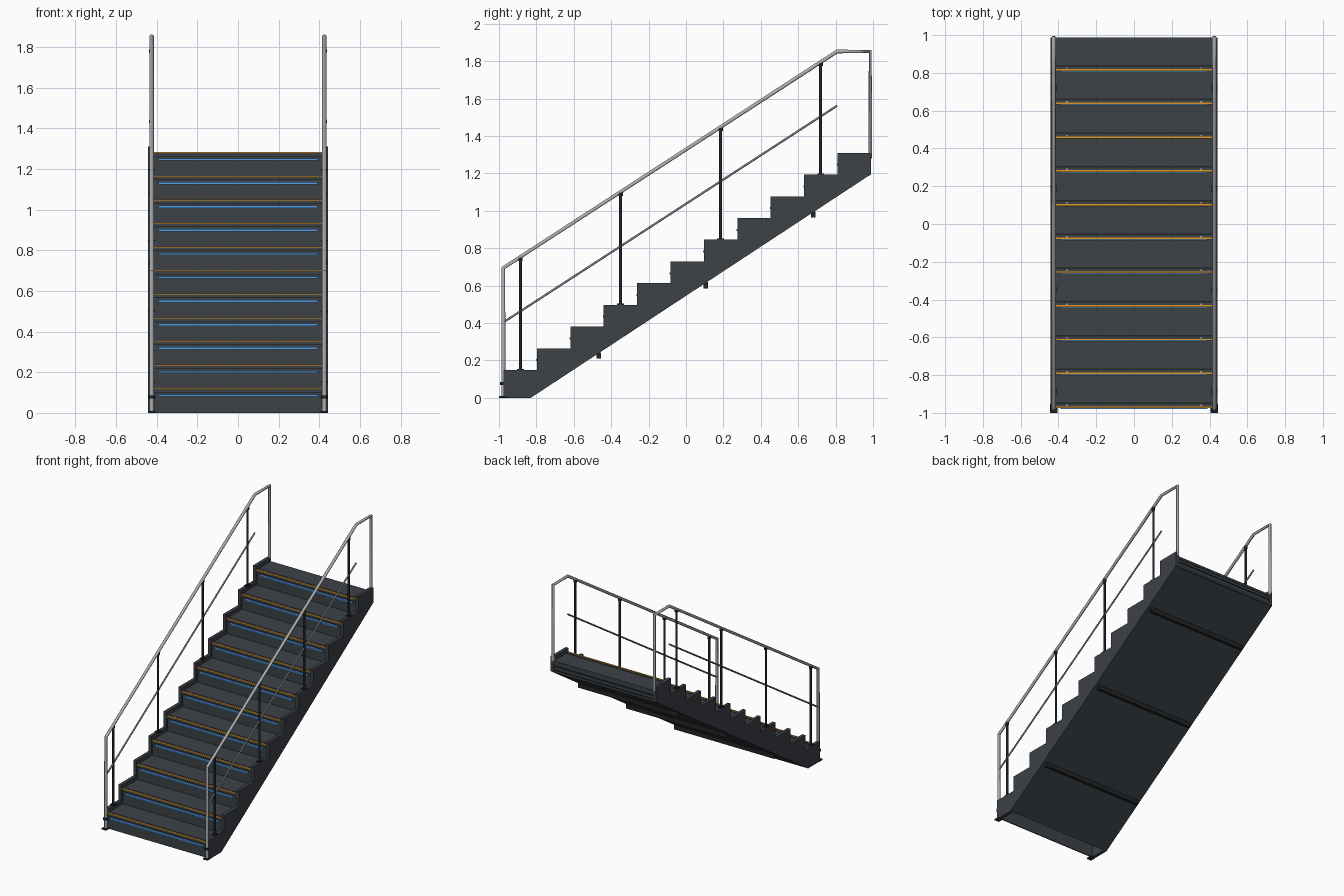
import bpy, bmesh, math
from mathutils import Vector

if "Cube" in bpy.data.objects:
    bpy.data.objects.remove(bpy.data.objects["Cube"])

def mat(name, c):
    m = bpy.data.materials.new(name)
    m.diffuse_color = (*c, 1)
    m.use_nodes = True
    m.node_tree.nodes["Principled BSDF"].inputs["Base Color"].default_value = m.diffuse_color
    return m

SLATE = mat("slate steel", (0.047, 0.054, 0.062))
BLACK = mat("black metal", (0.016, 0.018, 0.020))
SILVER = mat("brushed silver", (0.42, 0.42, 0.43))
GREY = mat("mid grey metal", (0.22, 0.22, 0.23))
ORANGE = mat("amber edge", (0.75, 0.32, 0.02))
BLUE = mat("blue light", (0.09, 0.36, 0.85))
WHITE = mat("pale screw", (0.70, 0.70, 0.70))

N, Y0, RUN, RISE = 11, -0.976, 0.1786, 0.1161   # step layout
T0, S0 = 0.119, 0.149                           # first tread top, first stringer top
YE = Y0 + N * RUN
SLOPE0, SLOPE1 = (-0.83, 0.0), (YE, 1.195)      # underside line
RX = 0.425                                      # railing x

def finish(name, bm, material):
    bmesh.ops.recalc_face_normals(bm, faces=bm.faces)
    me = bpy.data.meshes.new(name)
    bm.to_mesh(me)
    bm.free()
    me.materials.append(material)
    ob = bpy.data.objects.new(name, me)
    bpy.context.collection.objects.link(ob)
    return ob

def boxes(name, material, items):
    """items: list of (x0,x1,y0,y1,z0,z1)"""
    bm = bmesh.new()
    for x0, x1, y0, y1, z0, z1 in items:
        vs = bmesh.ops.create_cube(bm, size=1)["verts"]
        for v in vs:
            v.co = Vector(((x0 + x1) / 2 + v.co.x * (x1 - x0),
                           (y0 + y1) / 2 + v.co.y * (y1 - y0),
                           (z0 + z1) / 2 + v.co.z * (z1 - z0)))
    return finish(name, bm, material)

def prism(name, material, pts, x0, x1):
    """extrude a closed (y,z) outline along x"""
    bm = bmesh.new()
    f = bm.faces.new([bm.verts.new((x0, y, z)) for y, z in pts])
    ext = bmesh.ops.extrude_face_region(bm, geom=[f])["geom"]
    bmesh.ops.translate(bm, vec=(x1 - x0, 0, 0),
                        verts=[g for g in ext if isinstance(g, bmesh.types.BMVert)])
    return finish(name, bm, material)

def tube(name, material, paths, r):
    """round bars along lists of points"""
    cu = bpy.data.curves.new(name, 'CURVE')
    cu.dimensions = '3D'
    cu.bevel_depth, cu.bevel_resolution, cu.use_fill_caps = r, 3, True
    for p in paths:
        s = cu.splines.new('POLY')
        s.points.add(len(p) - 1)
        for pt, co in zip(s.points, p):
            pt.co = (*co, 1)
    ob = bpy.data.objects.new(name, cu)
    bpy.context.collection.objects.link(ob)
    cu.materials.append(material)
    bpy.ops.object.select_all(action='DESELECT')
    ob.select_set(True)
    bpy.context.view_layer.objects.active = ob
    bpy.ops.object.convert(target='MESH')
    bpy.ops.object.shade_smooth_by_angle(angle=math.radians(40))

# stepped side stringers
outline = [(SLOPE0), (Y0, 0.0)]
for i in range(N):
    outline += [(Y0 + i * RUN, S0 + i * RISE), (Y0 + (i + 1) * RUN, S0 + i * RISE)]
outline.append(SLOPE1)
prism("stringer_right", SLATE, outline, 0.417, 0.442)
prism("stringer_left", SLATE, outline, -0.442, -0.417)

# treads, risers and their trim
W = 0.418
treads, risers, edges, lights, grips = [], [], [], [], []
for i in range(N):
    f, t = Y0 + i * RUN + 0.003, T0 + i * RISE
    treads.append((-W, W, f, min(f + RUN + 0.02, YE), t - 0.018, t))
    risers.append((-W, W, f + 0.010, f + 0.018, 0.0 if i == 0 else t - RISE - 0.01, t - 0.01))
    edges.append((-0.415, 0.415, f - 0.002, f + 0.008, t - 0.002, t + 0.003))
    lights.append((-0.39, 0.39, f - 0.007, f + 0.012, t - 0.039, t - 0.028))
    grips.append((-0.415, 0.415, f + 0.021, f + 0.029, t - 0.002, t + 0.0015))
boxes("treads", SLATE, treads)
boxes("risers", SLATE, risers)
boxes("tread_edge_strips", ORANGE, edges)
boxes("step_light_strips", BLUE, lights)
boxes("anti_slip_strips", BLACK, grips)
tube("tread_screws", WHITE,
     [[(x, Y0 + i * RUN + 0.016, T0 + i * RISE - 0.002), (x, Y0 + i * RUN + 0.016, T0 + i * RISE + 0.002)]
      for i in range(N) for x in (-0.355, 0.355)], 0.004)

# sloped underside panel and back end panel
(ya, za), (yb, zb) = SLOPE0, SLOPE1
prism("underside_panel", SLATE, [(ya, za), (yb, zb), (yb, zb + 0.012), (ya, za + 0.012)], -W, W)
back_top = T0 + (N - 1) * RISE
boxes("back_panel", SLATE, [(-W, W, YE - 0.014, YE - 0.005, 1.19, back_top - 0.01)])
boxes("back_panel_ribs", BLACK, [(-W, W, YE - 0.008, YE, z, z + 0.008) for z in (1.205, 1.235)])

# cross bars under the flight
k = (zb - za) / (yb - ya)
bars = []
for y in (-0.467, 0.105, 0.68):
    z = za + (y - ya) * k
    bars.append((-0.42, 0.42, y - 0.012, y + 0.012, z - 0.029, z + 0.004))
boxes("underside_cross_bars", BLACK, bars)

# railings, both sides
SIDES = (-RX, RX)
tube("handrails", SILVER,
     [[(x, -0.976, 0.005), (x, -0.976, 0.695), (x, 0.808, 1.852), (x, 0.985, 1.852), (x, 0.985, 1.28)]
      for x in SIDES], 0.011)
tube("mid_rails", GREY, [[(x, -0.967, 0.41), (x, 0.808, 1.562)] for x in SIDES], 0.006)

posts, caps, bases = [], [], []
for j, y in enumerate((-0.885, -0.35, 0.185, 0.72)):
    zs = S0 + 3 * j * RISE
    zr = 0.695 + (y + 0.976) * (1.157 / 1.784)
    for x in SIDES:
        posts.append([(x, y, zs), (x, y, zr - 0.005)])
        caps.append([(x, y, zr - 0.022), (x, y, zr - 0.004)])
        bases.append((x - 0.016, x + 0.016, y - 0.018, y + 0.018, zs - 0.002, zs + 0.006))
tube("rail_posts", BLACK, posts, 0.008)
tube("post_caps", BLACK, caps, 0.0125)
boxes("post_bases", BLACK, bases)

# front rail feet and collars
boxes("rail_feet", BLACK, [(x - 0.019, x + 0.019, -1.0, -0.952, 0.0, 0.009) for x in SIDES])
tube("rail_collars", BLACK, [[(x, -0.978, 0.07), (x, -0.978, 0.086)] for x in SIDES], 0.017)
